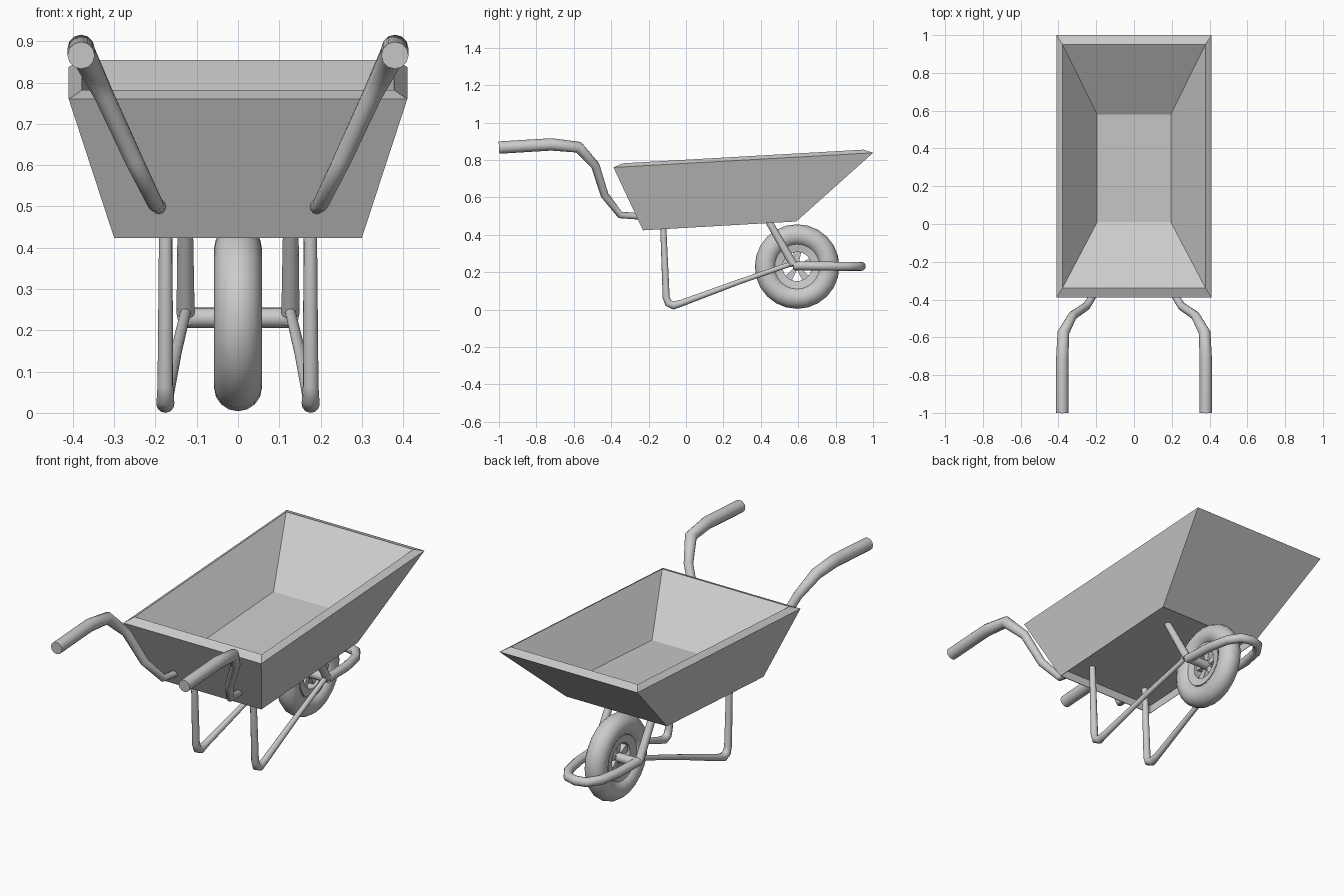
import bpy, bmesh, math
from math import sin, cos, pi

if "Cube" in bpy.data.objects:
    bpy.data.objects.remove(bpy.data.objects["Cube"])


def finish(ob, angle=40):
    bpy.ops.object.select_all(action='DESELECT')
    ob.select_set(True)
    bpy.context.view_layer.objects.active = ob
    if ob.type == 'CURVE':
        bpy.ops.object.convert(target='MESH')
    if angle:
        bpy.ops.object.shade_smooth_by_angle(angle=math.radians(angle))
    return bpy.context.view_layer.objects.active


def mesh_object(name, bm, angle=40):
    bmesh.ops.recalc_face_normals(bm, faces=bm.faces)
    me = bpy.data.meshes.new(name)
    bm.to_mesh(me)
    bm.free()
    ob = bpy.data.objects.new(name, me)
    bpy.context.collection.objects.link(ob)
    return finish(ob, angle)


def tube(name, pts, side=1):
    """Capped pipe through (x, y, z, radius) points."""
    cu = bpy.data.curves.new(name, 'CURVE')
    cu.dimensions = '3D'
    cu.bevel_depth = 1.0
    cu.bevel_resolution = 4
    cu.use_fill_caps = True
    sp = cu.splines.new('POLY')
    sp.points.add(len(pts) - 1)
    for p, (x, y, z, r) in zip(sp.points, pts):
        p.co = (x * side, y, z, 1)
        p.radius = r
    ob = bpy.data.objects.new(name, cu)
    bpy.context.collection.objects.link(ob)
    return finish(ob, 50)


# Tray: rectangular loops from recessed underside, over the rim, to inner floor
# each loop: half width, front y, front z, back y, back z
bm = bmesh.new()
loops = []
for w, y0, z0, y1, z1 in [(.298, -.226, .468, .587, .515),
                          (.298, -.226, .424, .587, .471),
                          (.30, -.23, .424, .59, .471),
                          (.41, -.388, .76, 1.0, .838),
                          (.378, -.338, .782, .950, .855),
                          (.195, .01, .581, .58, .616)]:
    loops.append([bm.verts.new(c) for c in
                  [(-w, y0, z0), (w, y0, z0), (w, y1, z1), (-w, y1, z1)]])
for a, b in zip(loops, loops[1:]):
    for i in range(4):
        j = (i + 1) % 4
        bm.faces.new((a[i], a[j], b[j], b[i]))
bm.faces.new(loops[0][::-1])
bm.faces.new(loops[-1])
mesh_object("tray", bm, 0)

# Wheel parts: profiles of (radius, x) turned around the axle
WY, WZ = .594, .23


def lathe(name, profile, n):
    bm = bmesh.new()
    rings = [[bm.verts.new((x, WY + r * cos(2 * pi * k / n), WZ + r * sin(2 * pi * k / n)))
              for k in range(n)] for r, x in profile]
    for a, b in zip(rings, rings[1:] + rings[:1]):
        for k in range(n):
            m = (k + 1) % n
            bm.faces.new((a[k], a[m], b[m], b[k]))
    return mesh_object(name, bm)


lathe("tyre", [(.168 + .058 * cos(2 * pi * i / 16), .058 * sin(2 * pi * i / 16))
               for i in range(16)], 24)
lathe("wheel_rim", [(.078, -.03), (.12, -.038), (.12, .038), (.078, .03)], 24)

# Spokes: wedges widening from axle to rim
for k in range(5):
    a = pi / 2 + 2 * pi * k / 5
    bm = bmesh.new()
    ends = []
    for r, h in [(.01, .008), (.09, .024)]:
        ends.append([bm.verts.new((x, WY + r * cos(a) - t * h * sin(a), WZ + r * sin(a) + t * h * cos(a)))
                     for x, t in [(-.015, -1), (.015, -1), (.015, 1), (-.015, 1)]])
    for i in range(4):
        j = (i + 1) % 4
        bm.faces.new((ends[0][i], ends[0][j], ends[1][j], ends[1][i]))
    bm.faces.new(ends[0][::-1])
    bm.faces.new(ends[1])
    mesh_object("spoke_%d" % (k + 1), bm, 0)

# Axle
tube("axle", [(-.125, WY, WZ, .024), (.125, WY, WZ, .024)])

# Guard loop around the nose of the wheel
half = [(.125, .575, .234, .023), (.118, .75, .232, .024), (.096, .86, .231, .024),
        (.055, .922, .231, .024)]
tube("wheel_guard", half + [(0, .937, .231, .024)] +
     [(-x, y, z, r) for x, y, z, r in reversed(half)])

for label, s in (("left", -1), ("right", 1)):
    # Handle with its thicker grip
    tube("handle_" + label, [
        (.38, -1.0, .866, .033), (.38, -.72, .883, .033), (.374, -.575, .868, .031),
        (.325, -.485, .77, .024), (.252, -.435, .612, .022),
        (.20, -.352, .506, .019), (.188, -.22, .496, .017)], s)
    # Leg bent at the ground and running forward to the axle
    tube("leg_" + label, [
        (.175, -.123, .475, .016), (.176, -.106, .065, .019), (.176, -.094, .034, .021),
        (.176, -.066, .022, .022), (.174, -.02, .036, .018),
        (.15, .28, .147, .014), (.126, .57, .247, .013)], s)
    # Strut from axle up into the tray underside
    tube("strut_" + label, [(.127, .575, .24, .022), (.128, .423, .505, .018)], s)
